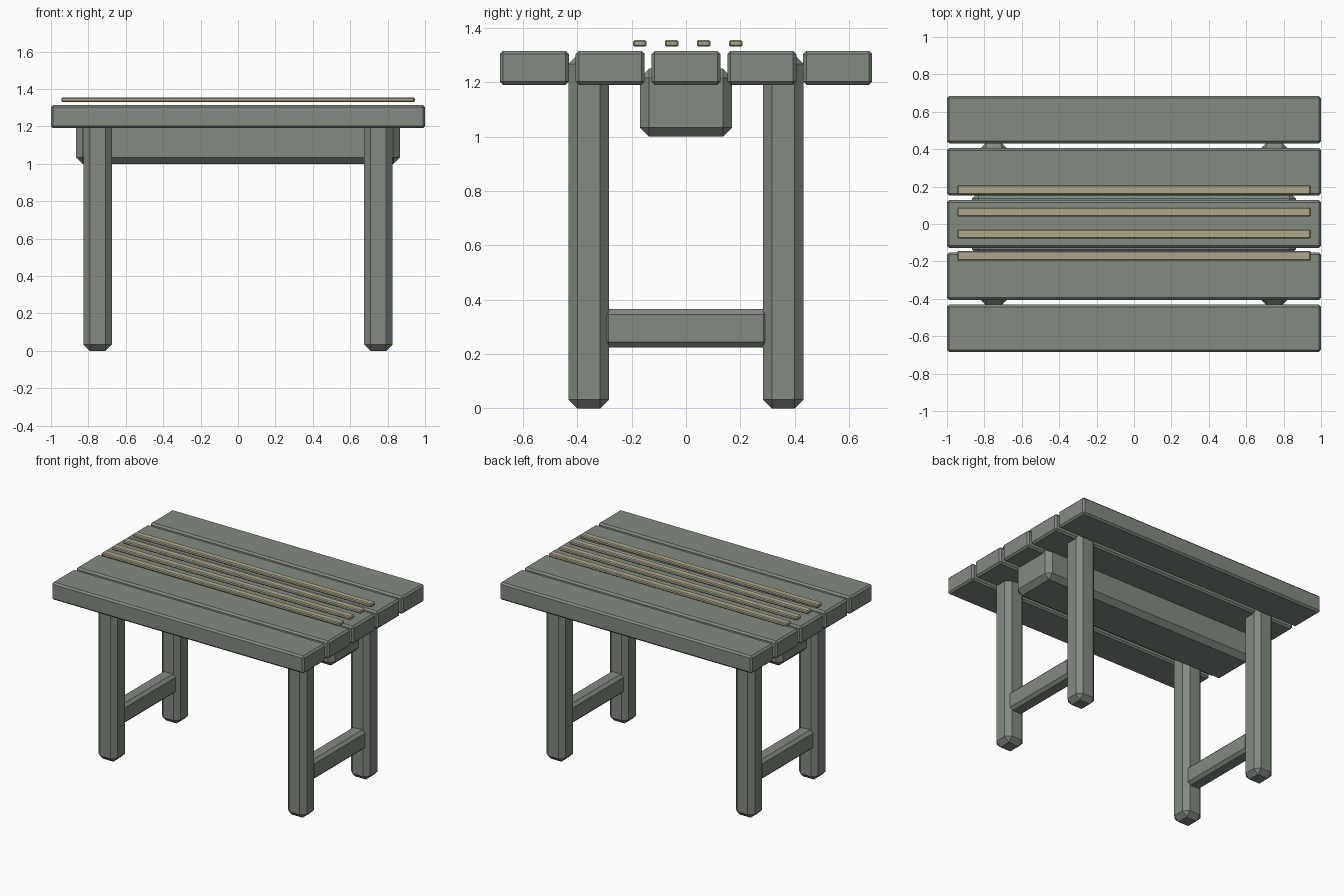
import bpy
import bmesh

default = bpy.data.objects.get("Cube")
if default:
    bpy.data.objects.remove(default, do_unlink=True)


def material(name, colour):
    mat = bpy.data.materials.new(name)
    mat.use_nodes = True
    mat.diffuse_color = colour
    mat.node_tree.nodes["Principled BSDF"].inputs["Base Color"].default_value = colour
    return mat


green = material("weathered green wood", (0.22, 0.26, 0.215, 1))
tan = material("pale tan wood", (0.42, 0.39, 0.25, 1))


def box(name, centre, size, chamfer, mat):
    """Flat-shaded timber with one-segment chamfered edges."""
    bm = bmesh.new()
    bmesh.ops.create_cube(bm, size=1)
    bmesh.ops.scale(bm, vec=size, verts=bm.verts)
    bmesh.ops.bevel(bm, geom=bm.edges[:], offset=chamfer, segments=1,
                    affect='EDGES')
    mesh = bpy.data.meshes.new(name)
    bm.to_mesh(mesh)
    bm.free()
    mesh.materials.append(mat)
    obj = bpy.data.objects.new(name, mesh)
    obj.location = centre
    bpy.context.collection.objects.link(obj)
    return obj


# Five top planks with narrow gaps
for i in range(-2, 3):
    box(f"top_plank_{i + 3}", (0, i * 0.279, 1.253), (2, 0.254, 0.125), 0.012, green)

# Thin strips above the middle planks
for i, y in enumerate((-0.17, -0.053, 0.065, 0.183)):
    box(f"strip_{i + 1}", (0, y, 1.343), (1.89, 0.05, 0.025), 0.006, tan)

# Central beam below the planks
box("centre_beam", (0, 0, 1.125), (1.73, 0.34, 0.25), 0.034, green)

# Legs and the low rail joining each pair
for side, x in (("left", 0.75), ("right", -0.75)):
    for end, y in (("front", -0.358), ("back", 0.358)):
        box(f"{end}_{side}_leg", (x, y, 0.65), (0.15, 0.15, 1.3), 0.033, green)
    box(f"{side}_rail", (x, 0, 0.295), (0.11, 0.61, 0.14), 0.02, green)
